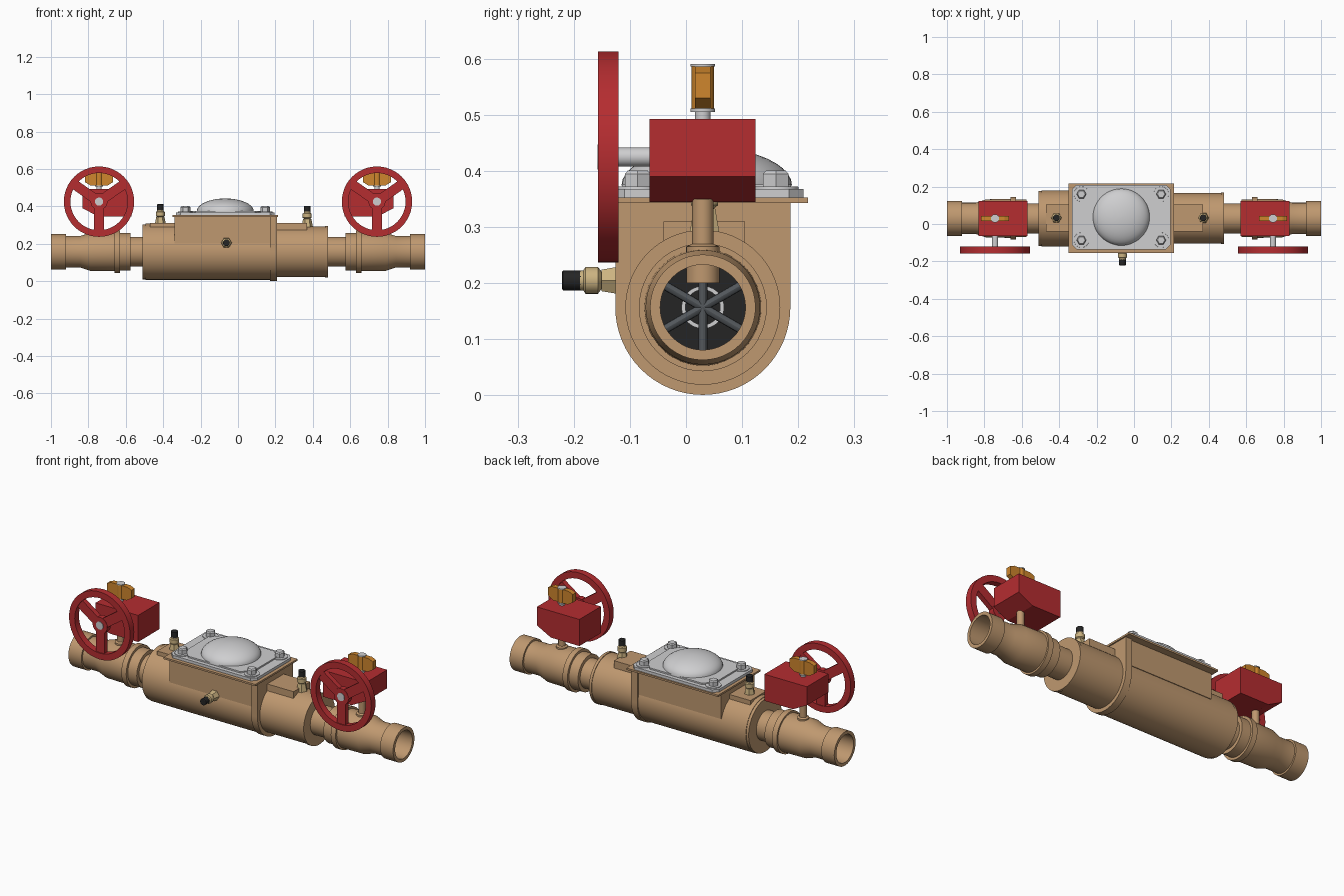
import bpy, bmesh, math
from mathutils import Matrix, Vector

if "Cube" in bpy.data.objects:
    bpy.data.objects.remove(bpy.data.objects["Cube"])

CY, CZ = 0.03, 0.157          # pipe axis


def material(name, rgb):
    m = bpy.data.materials.new(name)
    m.diffuse_color = (*rgb, 1)
    m.use_nodes = True
    m.node_tree.nodes["Principled BSDF"].inputs["Base Color"].default_value = m.diffuse_color
    return m


BRONZE = material("bronze", (0.52, 0.315, 0.16))
RED = material("red", (0.46, 0.026, 0.030))
ORANGE = material("orange", (0.62, 0.24, 0.026))
SILVER = material("silver", (0.62, 0.62, 0.63))
BRASS = material("brass", (0.60, 0.45, 0.22))
BLACK = material("black", (0.018, 0.018, 0.018))
SLATE = material("slate", (0.085, 0.095, 0.105))


def finish(name, bm, mat, smooth=True):
    bmesh.ops.remove_doubles(bm, verts=bm.verts, dist=1e-5)
    bmesh.ops.recalc_face_normals(bm, faces=bm.faces)
    me = bpy.data.meshes.new(name)
    bm.to_mesh(me)
    bm.free()
    me.materials.append(mat)
    ob = bpy.data.objects.new(name, me)
    bpy.context.collection.objects.link(ob)
    if smooth:
        bpy.ops.object.select_all(action='DESELECT')
        ob.select_set(True)
        bpy.context.view_layer.objects.active = ob
        bpy.ops.object.shade_smooth_by_angle(angle=math.radians(30))
    return ob


def lathe(name, profile, origin, axis, mat, n=48, closed=False):
    """Spin (distance, radius) points around an axis."""
    rot = Vector((0, 0, 1)).rotation_difference(Vector(axis)).to_matrix()
    bm = bmesh.new()
    rings = []
    for t, r in profile:
        rings.append([bm.verts.new(Vector(origin) + rot @ Vector(
            (r * math.cos(2 * math.pi * k / n), r * math.sin(2 * math.pi * k / n), t)))
            for k in range(n)])
    pairs = list(zip(rings, rings[1:]))
    if closed:
        pairs.append((rings[-1], rings[0]))
    else:
        bm.faces.new(rings[0])
        bm.faces.new(rings[-1])
    for a, b in pairs:
        for k in range(n):
            j = (k + 1) % n
            bm.faces.new((a[k], a[j], b[j], b[k]))
    return finish(name, bm, mat)


def prism(name, points, place, depth, mat, smooth=False):
    """Extrude a 2D outline; place(u, v, w) gives the 3D position."""
    bm = bmesh.new()
    a = [bm.verts.new(place(u, v, depth[0])) for u, v in points]
    b = [bm.verts.new(place(u, v, depth[1])) for u, v in points]
    bm.faces.new(a)
    bm.faces.new(b)
    for i in range(len(a)):
        j = (i + 1) % len(a)
        bm.faces.new((a[i], a[j], b[j], b[i]))
    return finish(name, bm, mat, smooth)


def box(name, x, y, z, mat):
    pts = [(x[0], y[0]), (x[1], y[0]), (x[1], y[1]), (x[0], y[1])]
    return prism(name, pts, lambda u, v, w: (u, v, w), z, mat)


# --- main body: wide cylinder, narrower right cylinder, access box ---
lathe("body_cylinder", [(-0.51, 0.135), (-0.51, 0.147), (-0.495, 0.147), (-0.495, 0.150),
                        (0.205, 0.150), (0.205, 0.135), (0.465, 0.135), (0.465, 0.138),
                        (0.48, 0.138), (0.48, 0.12)], (0, CY, CZ), (1, 0, 0), BRONZE, 64)
box("access_box", (-0.34, 0.2), (CY - 0.147, CY + 0.147), (CZ + 0.045, 0.345), BRONZE)


def u_shape(r, top):
    arc = [(CY + r * math.cos(math.pi * (1 + k / 32)), CZ + r * math.sin(math.pi * (1 + k / 32)))
           for k in range(33)]
    return arc + [(CY + r, top), (CY - r, top)]


prism("body_rib", u_shape(0.156, 0.345), lambda u, v, w: (w, u, v), (0.17, 0.208), BRONZE, True)
box("top_lip", (-0.35, 0.215), (-0.155, 0.217), (0.343, 0.353), BRONZE)
box("left_pad", (-0.47, -0.34), (-0.04, 0.105), (0.27, 0.312), BRONZE)
box("right_pad", (0.2, 0.37), (-0.04, 0.105), (0.26, 0.310), BRONZE)

# --- cover with corner bolts and dome ---
CX, DY = -0.068, 0.037


def chamfered(hx, hy, c):
    return [(CX + x, DY + y) for x, y in (
        (-hx + c, -hy), (hx - c, -hy), (hx, -hy + c), (hx, hy - c),
        (hx - c, hy), (-hx + c, hy), (-hx, hy - c), (-hx, -hy + c))]


prism("cover_flange", chamfered(0.264, 0.172, 0.025), lambda u, v, w: (u, v, w), (0.352, 0.368), SILVER)
prism("cover_step", chamfered(0.21, 0.15, 0.05), lambda u, v, w: (u, v, w), (0.366, 0.376), SILVER)
dome = [(0.068 * math.sin(a), 0.152 * math.cos(a)) for a in [math.pi / 2 * k / 10 for k in range(10)]]
lathe("cover_dome", dome + [(0.068, 0.004)], (CX, DY, 0.374), (0, 0, 1), SILVER)
for sx in (-1, 1):
    for sy in (-1, 1):
        at = (CX + sx * 0.213, DY + sy * 0.123, 0)
        lathe("bolt_boss", [(0.355, 0.042), (0.372, 0.04)], at, (0, 0, 1), SILVER, 24)
        lathe("cover_bolt", [(0.37, 0.026), (0.395, 0.026), (0.401, 0.02)], at, (0, 0, 1), SILVER, 6)


# --- test cocks ---
def test_cock(name, origin, axis):
    lathe(name + "_base", [(-0.02, 0.032), (0.03, 0.022)], origin, axis, BRASS, 6)
    lathe(name + "_neck", [(0.03, 0.016), (0.036, 0.024), (0.058, 0.024), (0.062, 0.018),
                           (0.068, 0.018)], origin, axis, BRASS, 24)
    lathe(name + "_cap", [(0.066, 0.018), (0.098, 0.018), (0.1, 0.015)], origin, axis, BLACK, 16)


test_cock("left_cock", (-0.415, 0.033, 0.312), (0, 0, 1))
test_cock("right_cock", (0.37, 0.033, 0.303), (0, 0, 1))
test_cock("front_cock", (-0.062, -0.121, 0.205), (0, -1, 0))

# --- shutoff valves, mirrored at both ends ---
PIPE = [(0.47, 0.08), (0.575, 0.08), (0.575, 0.10), (0.63, 0.10), (0.63, 0.114), (0.66, 0.114),
        (0.66, 0.104), (0.79, 0.102), (0.845, 0.084), (0.92, 0.084), (0.92, 0.094), (1.0, 0.094),
        (1.0, 0.076), (0.47, 0.076)]
VX, WZ = 0.743, 0.425         # stem position, handwheel height
for s, side in ((-1, "left_"), (1, "right_")):
    lathe(side + "valve_body", PIPE, (0, CY, CZ), (s, 0, 0), BRONZE, closed=True)

    # check disc with guide bars deep in the bore
    lathe(side + "check_disc", [(0.475, 0.076), (0.49, 0.076)], (0, CY, CZ), (s, 0, 0), BLACK)
    lathe(side + "check_ring", [(0.488, 0.038), (0.495, 0.038), (0.495, 0.031), (0.488, 0.031)],
          (0, CY, CZ), (s, 0, 0), SILVER, closed=True)
    for k in range(3):
        a = k * math.pi / 3
        lathe(side + "guide_bar", [(-0.076, 0.008), (0.076, 0.008)], (s * 0.51, CY, CZ),
              (0, math.sin(a), math.cos(a)), SLATE, 12)

    # stem and gear housing with its sloped outer underside
    lathe(side + "stem", [(0.2, 0.03), (0.265, 0.03), (0.27, 0.019), (0.35, 0.019)],
          (s * VX, CY, 0), (0, 0, 1), BRONZE, 24)
    prism(side + "gear_housing", [(0.57, 0.345), (0.745, 0.345), (0.832, 0.39), (0.832, 0.493),
                                  (0.57, 0.493)],
          lambda u, v, w: (s * u, w, v), (-0.065, 0.124), RED)

    # position flag
    lathe(side + "flag_shaft", [(0.49, 0.014), (0.505, 0.014), (0.505, 0.022), (0.511, 0.022)],
          (s * VX, CY, 0), (0, 0, 1), SILVER, 24)
    prism(side + "flag", [(-0.045, 0.511), (0.045, 0.511), (0.076, 0.53), (0.076, 0.575),
                          (0.05, 0.586), (-0.05, 0.586), (-0.076, 0.575), (-0.076, 0.53)],
          lambda u, v, w: (s * VX + u, w, v), (CY - 0.014, CY + 0.014), ORANGE)
    lathe(side + "flag_hub", [(0.511, 0.02), (0.586, 0.02)], (s * VX, CY, 0), (0, 0, 1), ORANGE, 16)
    lathe(side + "flag_cap", [(0.586, 0.022), (0.591, 0.022)], (s * VX, CY, 0), (0, 0, 1), SILVER, 24)

    # handwheel: rim, hub, three spokes and shaft
    centre = (s * VX, 0, WZ)
    lathe(side + "wheel_rim", [(0.12, 0.188), (0.157, 0.188), (0.157, 0.153), (0.12, 0.153)],
          centre, (0, -1, 0), RED, closed=True)
    lathe(side + "wheel_hub", [(0.122, 0.045), (0.154, 0.045)], centre, (0, -1, 0), RED, 32)
    for deg in (35, 145, 270):
        ca, sa = math.cos(math.radians(deg)), math.sin(math.radians(deg))
        prism(side + "wheel_spoke", [(0.02, -0.026), (0.16, -0.026), (0.16, 0.026), (0.02, 0.026)],
              lambda u, v, w: (s * VX + u * ca - v * sa, w, WZ + u * sa + v * ca),
              (-0.152, -0.124), RED)
    lathe(side + "wheel_shaft", [(0.06, 0.017), (0.155, 0.017), (0.155, 0.022), (0.158, 0.022)],
          centre, (0, -1, 0), SILVER, 24)
